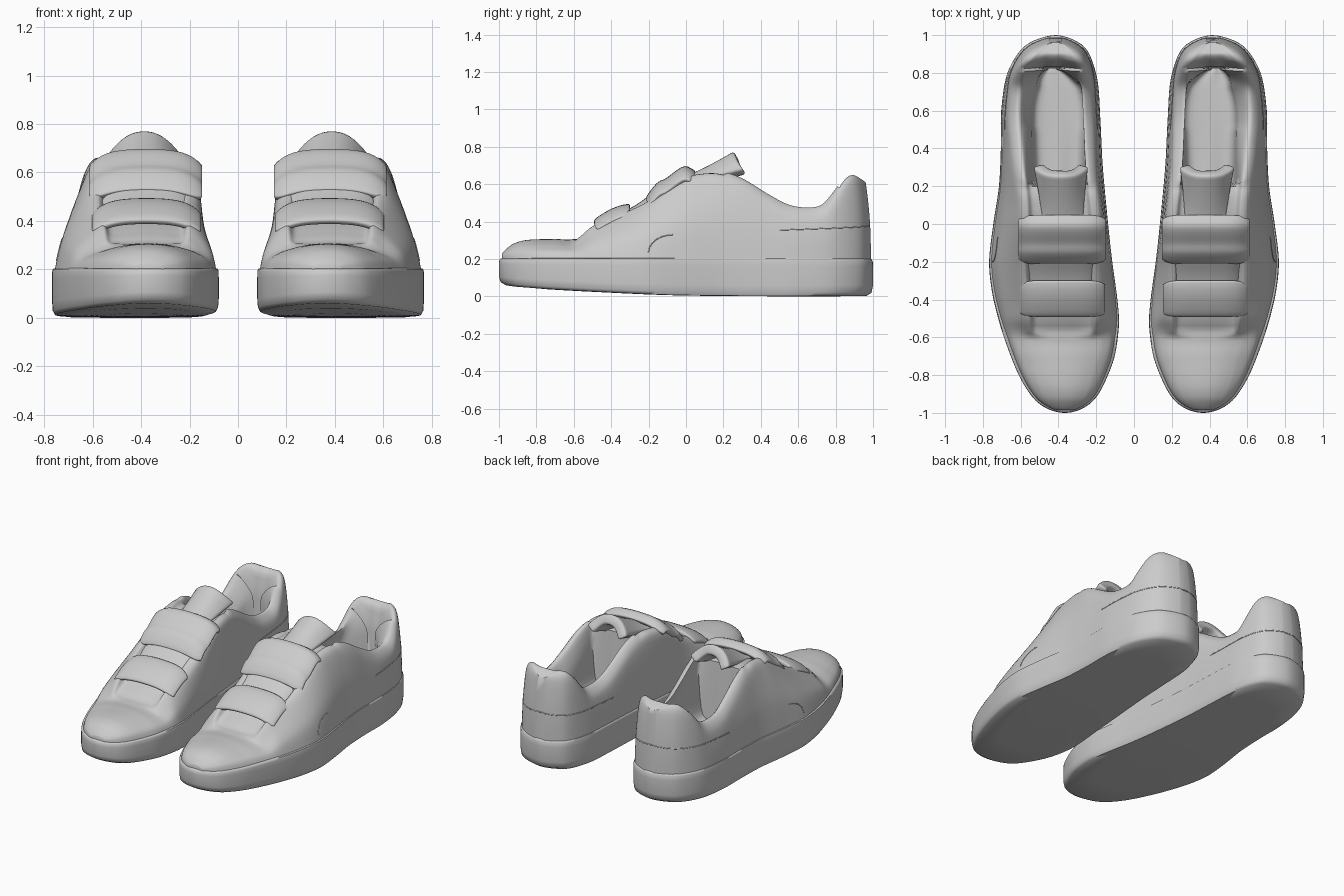
import bpy, bmesh, math
from mathutils import Vector

if "Cube" in bpy.data.objects:
    bpy.data.objects.remove(bpy.data.objects["Cube"])


def table(pts, y):
    """Smooth interpolation through (y, value) pairs."""
    if y <= pts[0][0]:
        return pts[0][1]
    for i in range(len(pts) - 1):
        (a, va), (b, vb) = pts[i], pts[i + 1]
        if y <= b:
            def slope(j):
                p, q = pts[max(j - 1, 0)], pts[min(j + 1, len(pts) - 1)]
                return (q[1] - p[1]) / (q[0] - p[0]) * (b - a)
            t = (y - a) / (b - a)
            return (va * (2*t**3 - 3*t*t + 1) + vb * (3*t*t - 2*t**3)
                    + slope(i) * (t**3 - 2*t*t + t) + slope(i + 1) * (t**3 - t*t))
    return pts[-1][1]


def linear(pts, y):
    for (a, va), (b, vb) in zip(pts, pts[1:]):
        if y <= b:
            return va + (vb - va) * max(0, y - a) / max(b - a, 1e-6)
    return pts[-1][1]


def spline(pts, n, closed=False):
    """Catmull-Rom curve through points."""
    P = [Vector(p) for p in pts]
    m, out = len(P), []
    for i in range(m if closed else m - 1):
        if closed:
            a, b, c, d = (P[(i + k) % m] for k in (-1, 0, 1, 2))
        else:
            a, b, c, d = (P[min(max(i + k, 0), m - 1)] for k in (-1, 0, 1, 2))
        for k in range(n):
            t = k / n
            u, v = (c - a) * 0.45, (d - b) * 0.45
            out.append(b * (2*t**3 - 3*t*t + 1) + c * (3*t*t - 2*t**3)
                       + u * (t**3 - 2*t*t + t) + v * (t**3 - t*t))
    return out if closed else out + [P[-1]]


def loft(name, rows, closed=False, caps=False, thick=0):
    """Skin rows of points, then mirror to the other shoe."""
    bm = bmesh.new()
    V = [[bm.verts.new(p) for p in r] for r in rows]
    n = len(V[0])
    for a, b in zip(V, V[1:]):
        for i in range(n if closed else n - 1):
            j = (i + 1) % n
            bm.faces.new((a[i], a[j], b[j], b[i]))
    if caps:
        bm.faces.new(V[0])
        bm.faces.new(V[-1])
    bmesh.ops.recalc_face_normals(bm, faces=bm.faces)
    if not closed:   # open skins face upward
        if sum(f.normal.z * f.calc_area() for f in bm.faces) < 0:
            bmesh.ops.reverse_faces(bm, faces=bm.faces)
    me = bpy.data.meshes.new(name)
    bm.to_mesh(me)
    bm.free()
    ob = bpy.data.objects.new(name, me)
    bpy.context.collection.objects.link(ob)
    bpy.ops.object.select_all(action='DESELECT')
    ob.select_set(True)
    bpy.context.view_layer.objects.active = ob
    bpy.ops.object.shade_smooth_by_angle(angle=math.radians(60))
    if thick:
        s = ob.modifiers.new("thickness", 'SOLIDIFY')
        s.thickness, s.offset = thick, -1
        b = ob.modifiers.new("soft_edge", 'BEVEL')
        b.width, b.segments = thick * 0.3, 2
    m = ob.modifiers.new("pair", 'MIRROR')
    m.use_mirror_merge = False
    return ob


# Sole outline seen from above, toe first, then outer side, heel, inner side
OUT = [(.37, -1), (.455, -.98), (.535, -.92), (.615, -.79), (.695, -.58), (.748, -.38), (.767, -.2),
       (.745, 0), (.715, .2), (.705, .4), (.703, .6), (.67, .8), (.575, .945), (.41, 1), (.26, .935),
       (.195, .77), (.178, .55), (.165, .3), (.137, 0), (.115, -.2), (.088, -.4), (.08, -.54),
       (.105, -.71), (.165, -.86), (.22, -.94), (.29, -.985)]
ring = spline([(x, y, 0) for x, y in OUT], 6, True)
heel = max(range(len(ring)), key=lambda i: ring[i].y)
toe = min(range(len(ring)), key=lambda i: ring[i].y)
ring = ring[toe:] + ring[:toe]
heel = (heel - toe) % len(ring)
outer = [(p.y, p.x) for p in ring[:heel + 1]]
inner = [(p.y, p.x) for p in reversed(ring[heel:] + ring[:1])]

# Sole
rise = [(-1, .065), (-.9, .05), (-.5, .025), (0, .005), (1, 0)]
rows = []
for s, h in ((.04, 0), (.4, 0), (.75, 0), (.965, .002), (.992, .02), (1, .06), (1, .16), (.998, .19),
             (.99, .202), (.94, .207)):
    row = []
    for p in ring:
        zb = table(rise, p.y * s)
        row.append((.42 + (p.x - .42) * s, p.y * s, zb + h * (1 - zb / .207)))
    rows.append(row)
loft("sole", rows, True, True)

# Upper: side-view height and how far the shoulders lean in on each side
HEIGHT = [(-1, .21), (-.965, .25), (-.92, .283), (-.85, .302), (-.7, .307), (-.6, .307), (-.56, .34),
          (-.5, .39), (-.3, .475), (-.2, .525), (0, .65), (.1, .672), (.18, .67), (.3, .63), (.45, .54),
          (.55, .49), (.65, .475), (.73, .49), (.8, .56), (.86, .625), (.92, .647), (1, .6)]
IN_L = [(-1, .06), (-.5, .07), (0, .025), (.3, .03), (.6, .03), (1, .03)]
IN_R = [(-1, .06), (-.6, .09), (-.4, .125), (0, .125), (.3, .065), (.6, .035), (1, .03)]
RECESS = [(-.595, 0), (-.56, .035), (-.5, .055), (.1, .045), (.22, .04), (.25, .04)]
BOWL = [(.7, .22), (.825, .22), (.85, .12), (.885, .035), (.93, 0)]


def section(y):
    Y = y / .993
    L, R = linear(inner, Y) + .005, linear(outer, Y) - .005
    f = min(1, (R - L) / .5)
    H = table(HEIGHT, y)
    r = linear(RECESS, y) if y < .4 else linear(BOWL, y)
    TL, TR = L + table(IN_L, y) * f, R - table(IN_R, y) * f
    c = (TL + TR) / 2
    d = min(.05, (H - .2) * .35)
    hole = .22 < y < .825
    ho = .155 * max(0, 1 - abs((y - .5) / .328) ** 2.8) ** .5
    if y < .5:
        ho = .15
    if hole:
        c += (.4 - c) * min(1, (.83 - y) / .1)

    def half(B, T, sgn):
        w = abs(c - T)
        pts = [(B, .17), (B + (T - B) * .32, .2 + (H - d - .2) * .5), (T, H - d)]
        if hole:
            pts += [(T + sgn * min(.055, w * .35), H), (c - sgn * ho, H - .11), (c - sgn * ho * .78, .26)]
        elif y < .4:
            pts += [(T + sgn * w * .22, H - d * .3), (T + sgn * w * .36, H - .012 * (r == 0) - r * .9),
                    (T + sgn * w * .68, H - .003 - r * .8)]
        else:
            pts += [(T + sgn * w * .22, H - r * .1), (T + sgn * w * .5, H - r * .45),
                    (T + sgn * w * .75, H - r * .85)]
        return pts
    if y < -.595:   # plain dome over the toes
        pts = [(L, .17), (L + (TL - L) * .32, .2 + (H - d - .2) * .5), (TL, H - d)]
        pts += [(TL + (TR - TL) * k / 8, H - d * abs(k / 4 - 1) ** 2.2) for k in range(1, 8)]
        pts += [(TR, H - d), (R + (TR - R) * .32, .2 + (H - d - .2) * .5), (R, .17)]
    else:
        mid = [(c, .25 if hole else H - r * .8)]
        pts = half(L, TL, 1) + mid + half(R, TR, -1)[::-1]
    out = []
    for p in spline([(x, y, z) for x, z in pts], 5):
        if y > .6:   # heel leans forward with height
            p.y -= .035 * (y - .6) / .4 * max(0, (p.z - .25) / .4) ** 2
        out.append(p)
    return out


N = 120
loft("upper", [section(.002 - .988 * math.cos(math.pi * (.02 + .96 * i / N))) for i in range(N + 1)],
     caps=True)


# Straps across the instep
def strap(name, xl, xr, prof, drop, thick):
    y0, y1 = prof[0][0], prof[-1][0]
    rows = []
    for i in range(15):
        row = []
        for j in range(29):
            u = j / 14 - 1
            # rounded corners at the ends
            t = .5 + (i / 14 - .5) * (1 - .2 * abs(u) ** 8)
            y = y0 + (y1 - y0) * t
            z = table(prof, y) - drop * (.35 * u * u + .65 * abs(u) ** 5)
            row.append((xl + (xr - xl) * (u + 1) / 2, y, z))
        rows.append(row)
    return loft(name, rows, thick=thick)


strap("lower_strap", .15, .605, [(-.495, .402), (-.475, .424), (-.4, .468), (-.34, .49), (-.3, .495)],
      .065, .028)
strap("upper_strap", .145, .615, [(-.215, .53), (-.195, .56), (-.15, .612), (-.11, .63), (-.04, .682),
                                  (0, .697), (.05, .672)], .07, .03)
strap("strap_backing", .19, .565, [(-.33, .455), (-.26, .495), (-.19, .545)], .05, .03)

# Tongue
rows = []
for i in range(13):
    t = i / 12
    row = []
    for j in range(17):
        u = j / 8 - 1
        w = .115 + .035 * t ** 2
        row.append((.375 + .012 * t + w * u, -.02 + .275 * t + .05 * t**3 * abs(u) ** 3,
                    .64 + .135 * t ** 1.2 - (.03 + .065 * t) * abs(u) ** 2.2))
    rows.append(row)
loft("tongue", rows, thick=.065)


# Stitched seams lying on the side walls
def wall(y, z, side):
    half = section(y)[:12] if side < 0 else section(y)[-12:][::-1]
    for a, b in zip(half, half[1:]):
        if a.z <= z <= b.z:
            return a.lerp(b, (z - a.z) / (b.z - a.z))
    return half[-1]


def seam(name, pts):
    cu = bpy.data.curves.new(name, 'CURVE')
    cu.dimensions, cu.bevel_depth, cu.bevel_resolution = '3D', .003, 1
    for m in (1, -1):
        sp = cu.splines.new('POLY')
        sp.points.add(len(pts) - 1)
        for q, p in zip(sp.points, pts):
            q.co = (p.x * m, p.y, p.z, 1)
    bpy.context.collection.objects.link(bpy.data.objects.new(name, cu))


ys = [.5 + .486 * math.sin(math.pi / 2 * i / 20) for i in range(21)]
zs = [.355 + .025 * i / 20 for i in range(21)]
seam("heel_seam", [wall(y, z, 1) for y, z in zip(ys, zs)]
     + [wall(y, z, -1) for y, z in reversed(list(zip(ys, zs)))])
arc = [i / 10 * math.pi / 2 for i in range(11)]
seam("side_seam", [wall(-.07 - .13 * math.cos(a), .235 + .095 * math.sin(a), 1) for a in arc])
